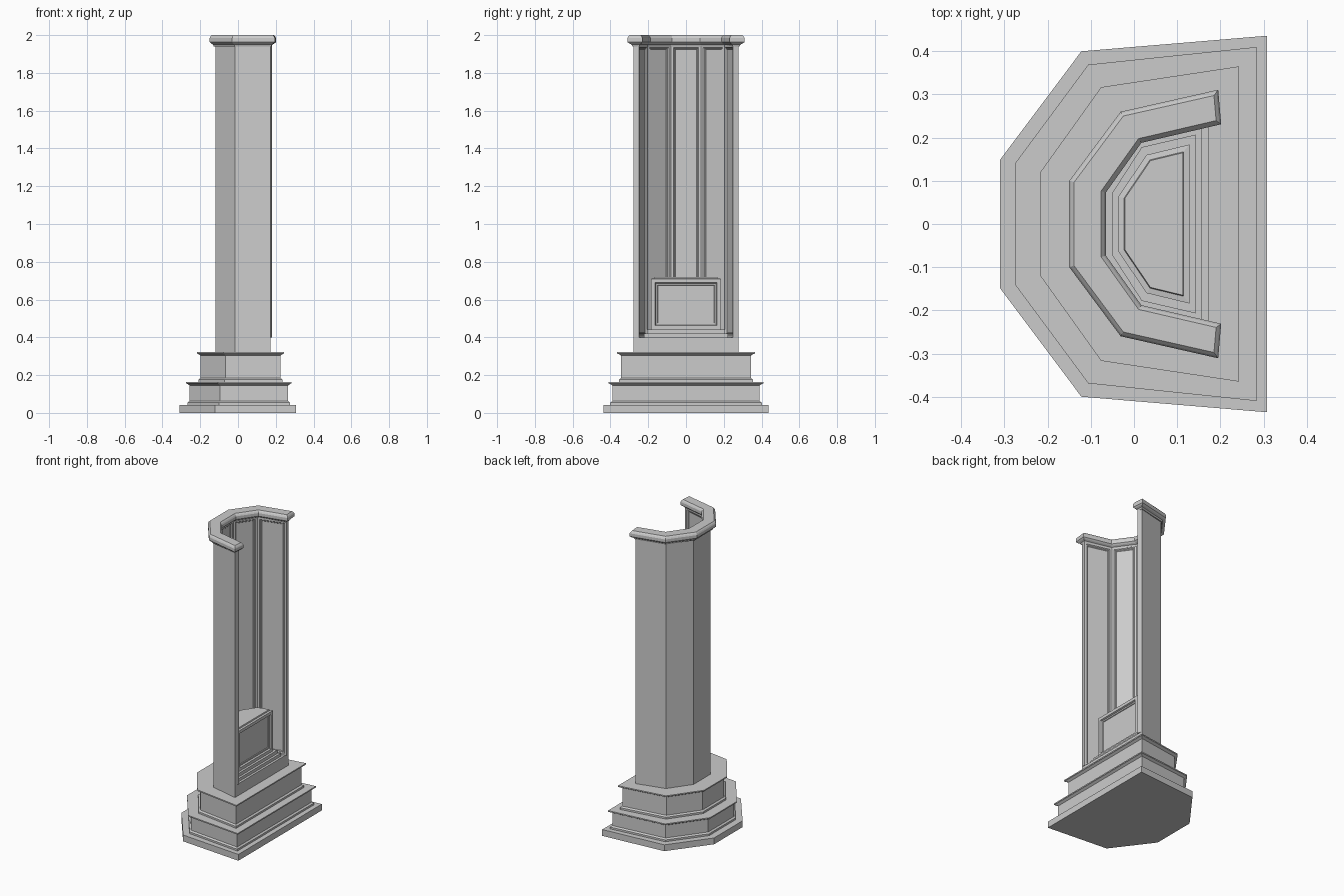
import bpy, bmesh
from mathutils import Vector

if "Cube" in bpy.data.objects:
    bpy.data.objects.remove(bpy.data.objects["Cube"])


def sym(half):
    """Closed plan outline from its +y half (front to back), counter-clockwise."""
    return half + [(x, -y) for x, y in reversed(half)]


def channel(outer, inner):
    """U-shaped plan outline open towards +x."""
    return sym(outer) + [(x, -y) for x, y in inner] + list(reversed(inner))


def inset(poly, d):
    """Mitred inward offset of a counter-clockwise outline."""
    out, n = [], len(poly)
    for i in range(n):
        a, b, c = (Vector(poly[(i + k) % n]) for k in (-1, 0, 1))
        e, f = (b - a).normalized(), (c - b).normalized()
        n1, n2 = Vector((-e.y, e.x)), Vector((-f.y, f.x))
        out.append(b + (n1 + n2) * d / (1 + n1.dot(n2)))
    return out


def loft(name, poly, profile, panels=(), level=0, steps=()):
    """Stack insets of an outline by (z, inset); sink panels in chosen sides."""
    bm = bmesh.new()
    rings = [[bm.verts.new((p[0], p[1], z)) for p in inset(poly, d)]
             for z, d in profile]
    n = len(poly)
    bm.faces.new(list(reversed(rings[0])))
    bm.faces.new(rings[-1])
    sunk = []
    for k, (lo, hi) in enumerate(zip(rings, rings[1:])):
        for i in range(n):
            j = (i + 1) % n
            f = bm.faces.new((lo[i], lo[j], hi[j], hi[i]))
            if k == level and i in panels:
                sunk.append(f)
    bm.normal_update()
    for thickness, depth in steps:
        bmesh.ops.inset_individual(bm, faces=sunk, thickness=thickness,
                                   depth=depth, use_even_offset=True)
    me = bpy.data.meshes.new(name)
    bm.to_mesh(me)
    bm.free()
    ob = bpy.data.objects.new(name, me)
    bpy.context.collection.objects.link(ob)
    return ob


def tier(name, half, z0, z1):
    """Base tier with a foot moulding and a projecting lip."""
    loft(name, sym(half), [(z0, .008), (z0 + .012, .008), (z0 + .02, .018),
                           (z1 - .018, .018), (z1 - .01, .006),
                           (z1 - .008, 0), (z1, 0)])


# stepped base
loft("ground_slab", sym([(.308, .436), (-.122, .40), (-.31, .149)]),
     [(0, 0), (.042, 0)])
tier("lower_tier", [(.284, .41), (-.106, .369), (-.275, .141)], .042, .164)
tier("upper_tier", [(.243, .365), (-.076, .317), (-.217, .12)], .164, .322)

# shaft plinth and hollow shaft with panelled inner walls
shaft_outer = [(.173, .279), (-.016, .233), (-.118, .09)]
shaft_inner = [(.180, .249), (.001, .203), (-.088, .08)]
loft("shaft_plinth", sym(shaft_outer), [(.322, 0), (.40, 0)])
loft("niche_shaft", channel(shaft_outer, shaft_inner), [(.40, 0), (1.948, 0)],
     panels=range(6, 11), steps=[(.013, 0), (.005, -.006), (.004, 0), (.003, -.003)])

# crown moulding following the shaft
loft("crown_moulding",
     channel([(.195, .311), (-.031, .26), (-.15, .10)],
             [(.202, .231), (.017, .188), (-.065, .073)]),
     [(1.94, .022), (1.95, .018), (1.956, .008), (1.964, 0), (1.984, 0),
      (1.992, .004), (2.0, .011)])

# steps inside the niche
loft("niche_step_lower", sym([(.158, .222), (.01, .187), (-.065, .076)]),
     [(.40, 0), (.42, 0)])
loft("niche_step_upper", sym([(.143, .207), (.018, .178), (-.051, .071)]),
     [(.42, 0), (.442, 0)])

# pedestal with a recessed front panel and raised top
loft("niche_pedestal", sym([(.128, .184), (.029, .160), (-.036, .064)]),
     [(.442, 0), (.71, 0), (.712, .013), (.72, .015)],
     panels=(5,), steps=[(.02, 0), (.004, -.01), (.009, 0), (.002, -.004)])
